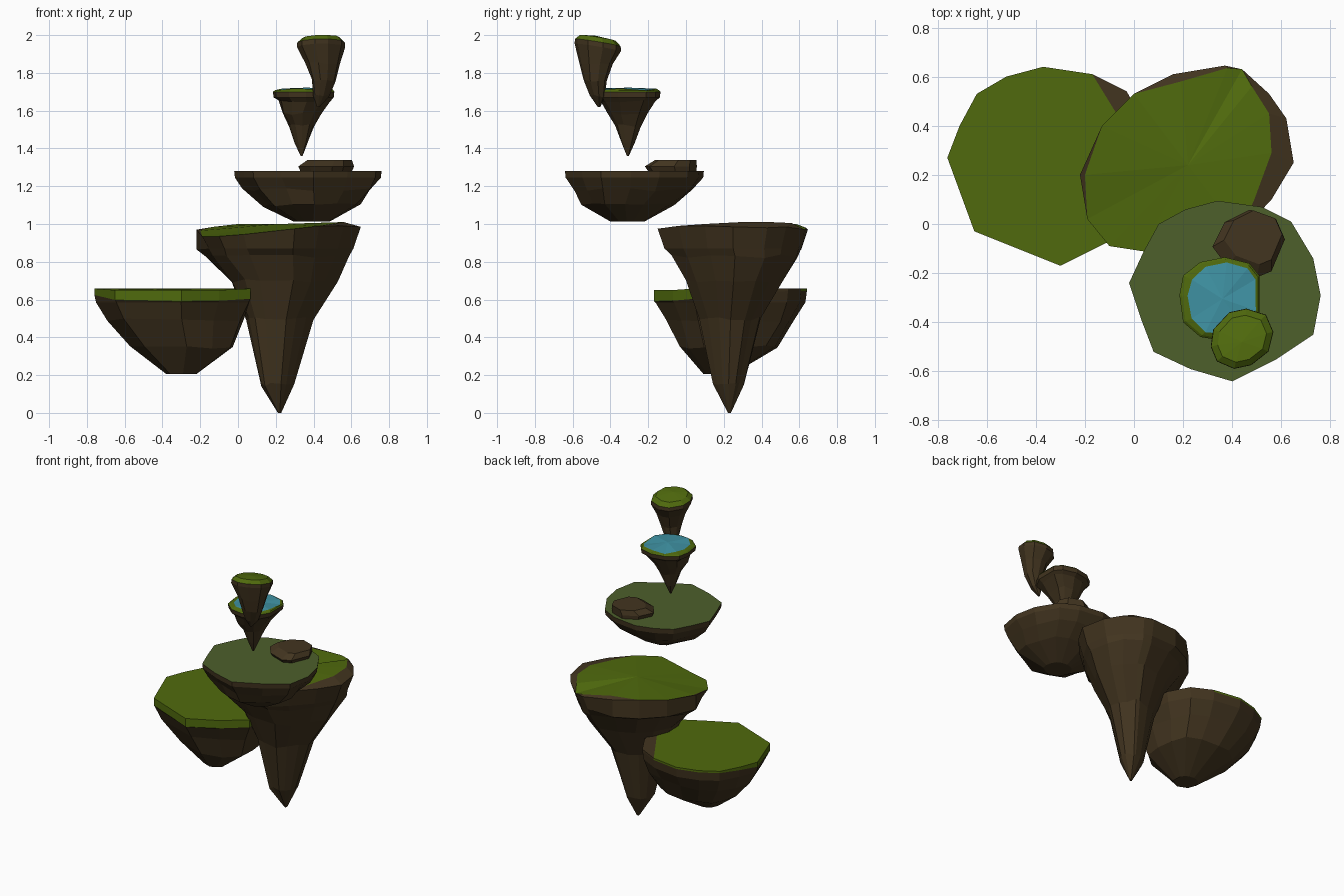
import bpy, bmesh, random

random.seed(4)


def mat(name, r, g, b):
    m = bpy.data.materials.new(name)
    m.diffuse_color = (r, g, b, 1)
    return m


ROCK = mat("rock", 0.055, 0.035, 0.014)
GRASS = mat("grass", 0.08, 0.145, 0.004)
MOSS = mat("moss", 0.075, 0.115, 0.024)
WATER = mat("water", 0.05, 0.29, 0.37)
MATS = [ROCK, GRASS, MOSS, WATER]


def island(name, outline, rings, cap, peak=None, bare=(), jitter=0.01):
    """Loft scaled copies of an outline. Each ring: (z, scale, cx, cy, material)
    or (list of xyz points, material)."""
    n = len(outline)
    xs, ys = [p[0] for p in outline], [p[1] for p in outline]
    mx, my = (min(xs) + max(xs)) / 2, (min(ys) + max(ys)) / 2
    bm = bmesh.new()
    prev = None
    for ring in rings:
        m = ring[-1]
        if len(ring) == 2:
            cur = [bm.verts.new(p) for p in ring[0]]
        else:
            z, s, cx, cy, _ = ring
            j = jitter if prev and s < 0.93 else 0
            cur = []
            for x, y in zip(xs, ys):
                k = s * (1 + random.uniform(-j, j) * 4)
                cur.append(bm.verts.new((cx + (x - mx) * k, cy + (y - my) * k,
                                         z + random.uniform(-j, j))))
        if prev is None:
            bm.faces.new(cur)
        else:
            for i in range(n):
                k = (i + 1) % n
                f = bm.faces.new((prev[i], prev[k], cur[k], cur[i]))
                f.material_index = 0 if i in bare else MATS.index(m)
        prev = cur
    # cap, split for a bare corner, flat, or fanned to a peak
    if peak:
        c = bm.verts.new(peak)
        for i in range(n):
            f = bm.faces.new((prev[i], prev[(i + 1) % n], c))
            f.material_index = MATS.index(cap)
    elif bare:
        a, b = min(bare), max(bare) + 1
        bm.faces.new(prev[a:b + 1])
        f = bm.faces.new(prev[b:] + prev[:a + 1])
        f.material_index = MATS.index(cap)
    else:
        f = bm.faces.new(prev)
        f.material_index = MATS.index(cap)
    bmesh.ops.remove_doubles(bm, verts=bm.verts, dist=0.0005)
    bmesh.ops.recalc_face_normals(bm, faces=bm.faces)
    me = bpy.data.meshes.new(name)
    bm.to_mesh(me)
    bm.free()
    for m in MATS:
        me.materials.append(m)
    ob = bpy.data.objects.new(name, me)
    bpy.context.collection.objects.link(ob)
    return ob


# Low wide island with a bare rock corner; grass lip is thin at the back
low = [(-0.76, 0.27), (-0.71, 0.40), (-0.64, 0.53), (-0.52, 0.60), (-0.37, 0.64),
       (-0.17, 0.61), (-0.03, 0.54), (0.05, 0.40), (0.07, 0.22), (0.065, 0.04),
       (-0.10, -0.07), (-0.30, -0.17), (-0.65, -0.03)]
lip = [(x, y, min(0.645, max(0.59, 0.60 + 0.09 * y))) for x, y in low]
sod = [(x, y, 0.65 + 0.008 * (y > 0)) for x, y in low]
island("low_island", low, [
    (0.205, 0.19, -0.30, 0.17, ROCK), (0.35, 0.65, -0.30, 0.22, ROCK),
    (0.49, 0.86, -0.335, 0.23, ROCK), (0.585, 0.98, -0.345, 0.235, ROCK),
    (lip, ROCK), (sod, GRASS)], GRASS, bare=(5, 6, 7))

# Tall spike island: rim and grass patch with sloping heights
rim = [(-0.22, 0.20, 0.97), (-0.13, 0.40, 0.985), (0.0, 0.53, 1.0), (0.16, 0.61, 0.99),
       (0.37, 0.645, 0.97), (0.44, 0.63, 0.97), (0.55, 0.53, 0.985), (0.62, 0.43, 0.98),
       (0.65, 0.25, 0.985), (0.56, 0.10, 0.99), (0.43, -0.04, 0.99), (0.30, -0.15, 0.975),
       (0.03, -0.11, 0.945), (-0.10, -0.09, 0.935), (-0.19, 0.02, 0.935)]
patch = list(rim)
patch[0] = (-0.20, 0.20, 0.965)
patch[3], patch[4] = (0.19, 0.58, 1.0), (0.38, 0.635, 0.98)
patch[6], patch[7] = (0.48, 0.56, 1.005), (0.55, 0.45, 1.01)
patch[8], patch[9] = (0.56, 0.29, 1.01), (0.49, 0.10, 1.0)
# the back left of the rim drops straight down before tapering
skirt = [(x, y, 0.865) if x < 0.2 and y > 0.15 else
         (0.215 + (x - 0.215) * 0.91, 0.25 + (y - 0.25) * 0.91, 0.87)
         for x, y, z in rim]
island("tall_island", [p[:2] for p in rim], [
    (0.0, 0.02, 0.22, 0.23, ROCK), (0.15, 0.205, 0.21, 0.225, ROCK),
    (0.50, 0.40, 0.22, 0.235, ROCK), (0.70, 0.65, 0.24, 0.25, ROCK),
    (0.83, 0.86, 0.22, 0.257, ROCK), (skirt, ROCK),
    (rim, ROCK), (patch, ROCK)], GRASS, peak=(0.22, 0.24, 1.0))

# Middle saucer island with flat mossy top
mid = [(-0.02, -0.24), (0.04, -0.11), (0.10, 0.0), (0.21, 0.06), (0.34, 0.095),
       (0.52, 0.07), (0.64, 0.01), (0.73, -0.14), (0.76, -0.29), (0.73, -0.45),
       (0.58, -0.55), (0.40, -0.64), (0.23, -0.59), (0.08, -0.52), (0.03, -0.39)]
island("middle_island", mid, [
    (1.012, 0.24, 0.39, -0.31, ROCK), (1.10, 0.67, 0.385, -0.31, ROCK),
    (1.18, 0.87, 0.375, -0.28, ROCK), (1.245, 0.99, 0.37, -0.273, ROCK),
    (1.28, 1.0, 0.37, -0.273, ROCK)], MOSS)

# Flat boulder on the middle island
boulder = [(0.32, -0.09), (0.37, 0.01), (0.47, 0.06), (0.58, 0.02), (0.615, -0.06),
           (0.56, -0.19), (0.50, -0.215), (0.38, -0.17)]
island("boulder", boulder, [
    (1.27, 0.90, 0.467, -0.07, ROCK), (1.305, 1.0, 0.467, -0.08, ROCK),
    (1.338, 0.80, 0.485, -0.055, ROCK)], ROCK, jitter=0)

# Small pond island with a flared rim
pond = [(0.185, -0.29), (0.20, -0.21), (0.27, -0.155), (0.37, -0.135), (0.47, -0.16),
        (0.51, -0.21), (0.51, -0.36), (0.46, -0.45), (0.36, -0.475), (0.27, -0.46),
        (0.20, -0.40)]
island("pond_island", pond, [
    (1.36, 0.03, 0.337, -0.308, ROCK), (1.43, 0.21, 0.335, -0.308, ROCK),
    (1.52, 0.40, 0.335, -0.308, ROCK), (1.585, 0.62, 0.335, -0.308, ROCK),
    (1.65, 0.84, 0.352, -0.305, ROCK), (1.67, 0.98, 0.3475, -0.305, ROCK),
    (1.70, 1.0, 0.3475, -0.305, ROCK), (1.708, 0.95, 0.35, -0.305, GRASS),
    (1.712, 0.85, 0.358, -0.305, GRASS)],
    WATER, peak=(0.36, -0.305, 1.722), jitter=0.008)

# Topmost small island with a tilted grass dome
top = [(0.315, -0.50), (0.325, -0.43), (0.39, -0.36), (0.46, -0.345), (0.54, -0.37),
       (0.57, -0.44), (0.55, -0.52), (0.48, -0.575), (0.41, -0.59), (0.34, -0.56)]


def dome(k, z):
    return [(0.44 + (x - 0.4425) * k, -0.467 + (y + 0.4675) * k,
             z - 0.17 * (y + 0.467) * k + 0.04 * (x - 0.44)) for x, y in top]


island("top_island", top, [
    (1.62, 0.06, 0.425, -0.46, ROCK), (1.68, 0.33, 0.44, -0.47, ROCK),
    (1.76, 0.50, 0.453, -0.48, ROCK), (1.85, 0.72, 0.45, -0.475, ROCK),
    (dome(1.0, 1.935), ROCK), (dome(0.99, 1.96), ROCK),
    (dome(0.78, 1.985), GRASS)], GRASS, peak=(0.44, -0.48, 1.997), jitter=0.008)
